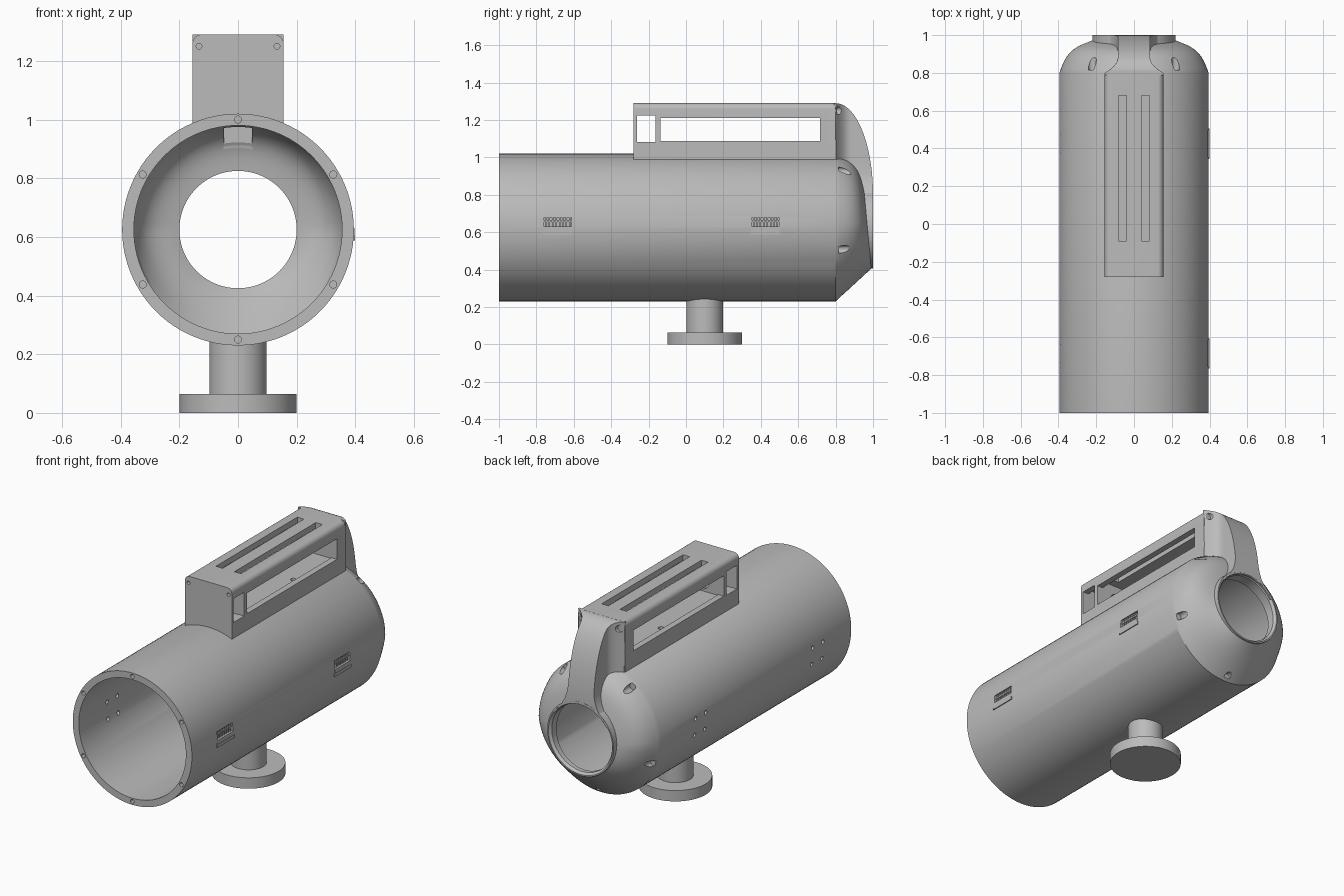
import bpy, bmesh
from math import sin, cos, pi, sqrt, radians
from mathutils import Matrix, Vector

cube = bpy.data.objects.get("Cube")
if cube:
    bpy.data.objects.remove(cube, do_unlink=True)

AXIS_Z = 0.625          # height of the tube axis
R_OUT, R_IN = 0.395, 0.355
R_RIM, R_HOLE = 0.22, 0.2
SHOULDER = 0.8          # where the tube turns into the rear dome
SIDES = 96

grey = bpy.data.materials.new("plain_grey")
grey.use_nodes = True
colour = (0.5, 0.5, 0.5, 1)
grey.diffuse_color = colour
grey.node_tree.nodes["Principled BSDF"].inputs["Base Color"].default_value = colour


# ---------- helpers ----------
def finish(name, bm):
    bmesh.ops.recalc_face_normals(bm, faces=bm.faces)
    mesh = bpy.data.meshes.new(name)
    bm.to_mesh(mesh)
    bm.free()
    obj = bpy.data.objects.new(name, mesh)
    bpy.context.collection.objects.link(obj)
    return obj


def add_box(bm, x, y, z):
    """Box from (min, max) pairs."""
    size = Vector((x[1] - x[0], y[1] - y[0], z[1] - z[0]))
    mid = Vector((sum(x), sum(y), sum(z))) / 2
    bmesh.ops.create_cube(bm, size=1, matrix=Matrix.Translation(mid) @ Matrix.Diagonal(size).to_4x4())


def add_rod(bm, start, end, radius, sides=24):
    """Cylinder between two points."""
    a, b = Vector(start), Vector(end)
    turn = (b - a).to_track_quat('Z', 'Y').to_matrix().to_4x4()
    bmesh.ops.create_cone(bm, cap_ends=True, segments=sides, radius1=radius, radius2=radius,
                          depth=(b - a).length, matrix=Matrix.Translation((a + b) / 2) @ turn)


def loft(bm, loops, wrap):
    """Bridge closed loops of points; wrap joins last to first, otherwise both ends are capped."""
    rings = [[bm.verts.new(p) for p in loop] for loop in loops]
    n = len(rings[0])
    pairs = list(zip(rings, rings[1:]))
    if wrap:
        pairs.append((rings[-1], rings[0]))
    for a, b in pairs:
        for i in range(n):
            j = (i + 1) % n
            bm.faces.new((a[i], a[j], b[j], b[i]))
    if not wrap:
        bm.faces.new(rings[0])
        bm.faces.new(rings[-1])


def cut(obj, cutter, remove=True):
    mod = obj.modifiers.new("cut", 'BOOLEAN')
    mod.operation = 'DIFFERENCE'
    mod.solver = 'EXACT'
    mod.object = cutter
    bpy.context.view_layer.objects.active = obj
    bpy.ops.object.modifier_apply(modifier=mod.name)
    if remove:
        bpy.data.objects.remove(cutter, do_unlink=True)


# ---------- tube body with domed rear ----------
def dome(angle, r0, r1, inset, steps=12):
    """Dome outline at one angle: bulged on top and sides, a plain cone underneath."""
    y1 = 0.97 - 0.02 * sin(angle) - inset
    bulge = 0.038 * min(1, 1 + sin(angle)) * 0.707
    pts = []
    for k in range(steps + 1):
        t = k / steps
        b = bulge * sin(pi * t)
        pts.append((r0 + (r1 - r0) * t + b, SHOULDER + (y1 - SHOULDER) * t + b))
    return pts


def body_outline(a):
    outer = dome(a, R_OUT, R_RIM, 0)
    inner = dome(a, R_IN, R_HOLE, 0.03)
    return ([(R_OUT, -1)] + outer + [(R_RIM, 1), (R_HOLE + 0.012, 1), (R_HOLE, 0.985)]
            + inner[::-1] + [(R_IN, -1)])


def bore_outline(a):
    e = 0.005
    inner = [(r + e, y) for r, y in dome(a, R_IN, R_HOLE, 0.03)]
    return [(R_IN + e, -1.1)] + inner + [(R_HOLE + e, 1.1)]


def lathe(name, outline, wrap):
    angles = [2 * pi * i / SIDES for i in range(SIDES)]
    spokes = [[(r * cos(a), y, AXIS_Z + r * sin(a)) for r, y in outline(a)] for a in angles]
    bm = bmesh.new()
    loft(bm, list(zip(*spokes)), wrap)
    return finish(name, bm)


body = lathe("tube_body", body_outline, True)
bore = lathe("bore_cutter", bore_outline, False)

LATCHES = (-0.685, 0.425)
bm = bmesh.new()
for k in range(6):                               # front rim screw holes
    a = radians(30 + 60 * k)
    x, z = 0.375 * cos(a), AXIS_Z + 0.375 * sin(a)
    add_rod(bm, (x, -1.05, z), (x, -0.94, z), 0.012)
for k in range(5):                               # dome screw pockets
    a = radians(54 + 72 * k)
    x, z = 0.375 * cos(a), AXIS_Z + 0.375 * sin(a)
    add_rod(bm, (x, 0.815, z), (x, 0.95, z), 0.021)
for c in LATCHES:
    add_box(bm, (0.37, 0.45), (c - 0.073, c + 0.073), (0.628, 0.68))
    for dy in (-0.048, 0.048):                   # mounting holes on the other side
        for z in (0.55, 0.65):
            add_rod(bm, (-0.45, c + dy, z), (-0.33, c + dy, z), 0.012)
add_box(bm, (-0.048, 0.048), (0.815, 0.9), (0.84, 1.15))   # cable channel
cut(body, finish("body_cutter", bm))

# ---------- latches ----------
parts = [body]
for name, c in zip(("front_latch", "rear_latch"), LATCHES):
    bm = bmesh.new()
    add_box(bm, (0.37, 0.399), (c - 0.08, c + 0.08), (0.588, 0.606))
    add_box(bm, (0.37, 0.397), (c - 0.075, c + 0.075), (0.606, 0.63))
    add_box(bm, (0.37, 0.388), (c - 0.073, c + 0.073), (0.655, 0.664))
    for k in range(8):
        y = c - 0.063 + 0.018 * k
        add_box(bm, (0.365, 0.385), (y - 0.004, y + 0.004), (0.628, 0.68))
    parts.append(finish(name, bm))

# ---------- top housing ----------
W, TOP, ROUND = 0.155, 1.29, 0.03
section = [(-W, 0.9), (W, 0.9)]
for side, start in ((1, 0), (-1, 90)):
    for k in range(7):
        a = radians(start + 15 * k)
        section.append((side * (W - ROUND) + ROUND * cos(a), TOP - ROUND + ROUND * sin(a)))
bm = bmesh.new()
loft(bm, [[(x, y, z) for x, z in section] for y in (-0.28, SHOULDER)], False)
housing = finish("top_housing", bm)
cut(housing, bore, remove=False)

bm = bmesh.new()                                 # two inner chambers
add_box(bm, (-0.118, 0.118), (-0.265, -0.16), (1.08, 1.255))
add_box(bm, (-0.118, 0.118), (-0.14, 0.72), (1.08, 1.255))
cut(housing, finish("chamber_cutter", bm))
bm = bmesh.new()                                 # side windows
add_box(bm, (-0.3, 0.3), (-0.262, -0.163), (1.083, 1.225))
add_box(bm, (-0.3, 0.3), (-0.137, 0.717), (1.087, 1.21))
cut(housing, finish("window_cutter", bm))
bm = bmesh.new()                                 # top slots, floor holes, corner bolts
for s in (-1, 1):
    add_box(bm, (s * 0.061 - 0.022, s * 0.061 + 0.022), (-0.09, 0.68), (1.23, 1.35))
    add_rod(bm, (s * 0.1, 0.38, 1.04), (s * 0.1, 0.38, 1.1), 0.016)
    add_rod(bm, (s * 0.133, -0.4, 1.25), (s * 0.133, 0.9, 1.25), 0.01)
add_rod(bm, (0, -0.2, 1.15), (0, -0.1, 1.15), 0.06, 32)
add_rod(bm, (0, 0.68, 1.15), (0, 0.9, 1.15), 0.045, 32)
cut(housing, finish("slot_cutter", bm))
parts.append(housing)

# ---------- rear fairing: a neck from the housing down to the rear ring ----------
NECK, STEPS = 0.085, 16


def half_width(y, z):
    plan = NECK + (W - NECK) * max(0, min(1, 1 - (y - SHOULDER) / 0.08)) ** 2
    flare = NECK + 0.1 * max(0, (0.95 - z) / 0.21) ** 2.5
    return max(plan, flare)


heights = [0.74, 0.76, 0.78] + [0.8 + 0.49 * sin(radians(d)) for d in range(0, 90, 5)] + [TOP - 0.0005]
slices = []
for z in heights:
    back = SHOULDER + 0.2 * sqrt(1 - (max(0, z - 0.8) / 0.49) ** 2)
    ys = [0.79 + (back - 0.79) * k / STEPS for k in range(STEPS + 1)]
    right = [(half_width(y, z), y, z) for y in ys]
    slices.append(right + [(-x, y, z) for x, y, z in reversed(right)])
bm = bmesh.new()
loft(bm, slices, False)
fairing = finish("rear_fairing", bm)
cut(fairing, bore)
bm = bmesh.new()
add_box(bm, (-0.047, 0.047), (0.75, 0.895), (0.8, 1.19))
for s in (-1, 1):
    add_rod(bm, (s * 0.133, 0.806, 1.25), (s * 0.133, 0.95, 1.25), 0.021)
    add_rod(bm, (s * 0.133, 0.7, 1.25), (s * 0.133, 0.8055, 1.25), 0.01)
cut(fairing, finish("channel_cutter", bm))
parts.append(fairing)

# ---------- stand ----------
for name, radius, low, high in (("stand_post", 0.098, 0.06, 0.252), ("stand_base", 0.2, 0, 0.065)):
    bm = bmesh.new()
    add_rod(bm, (0, 0.1, low), (0, 0.1, high), radius, 64)
    parts.append(finish(name, bm))

# ---------- colour and shading ----------
bpy.ops.object.select_all(action='DESELECT')
for obj in parts:
    obj.data.materials.clear()
    obj.data.materials.append(grey)
    for face in obj.data.polygons:
        face.material_index = 0
    obj.select_set(True)
bpy.context.view_layer.objects.active = body
bpy.ops.object.shade_smooth_by_angle(angle=radians(30))
